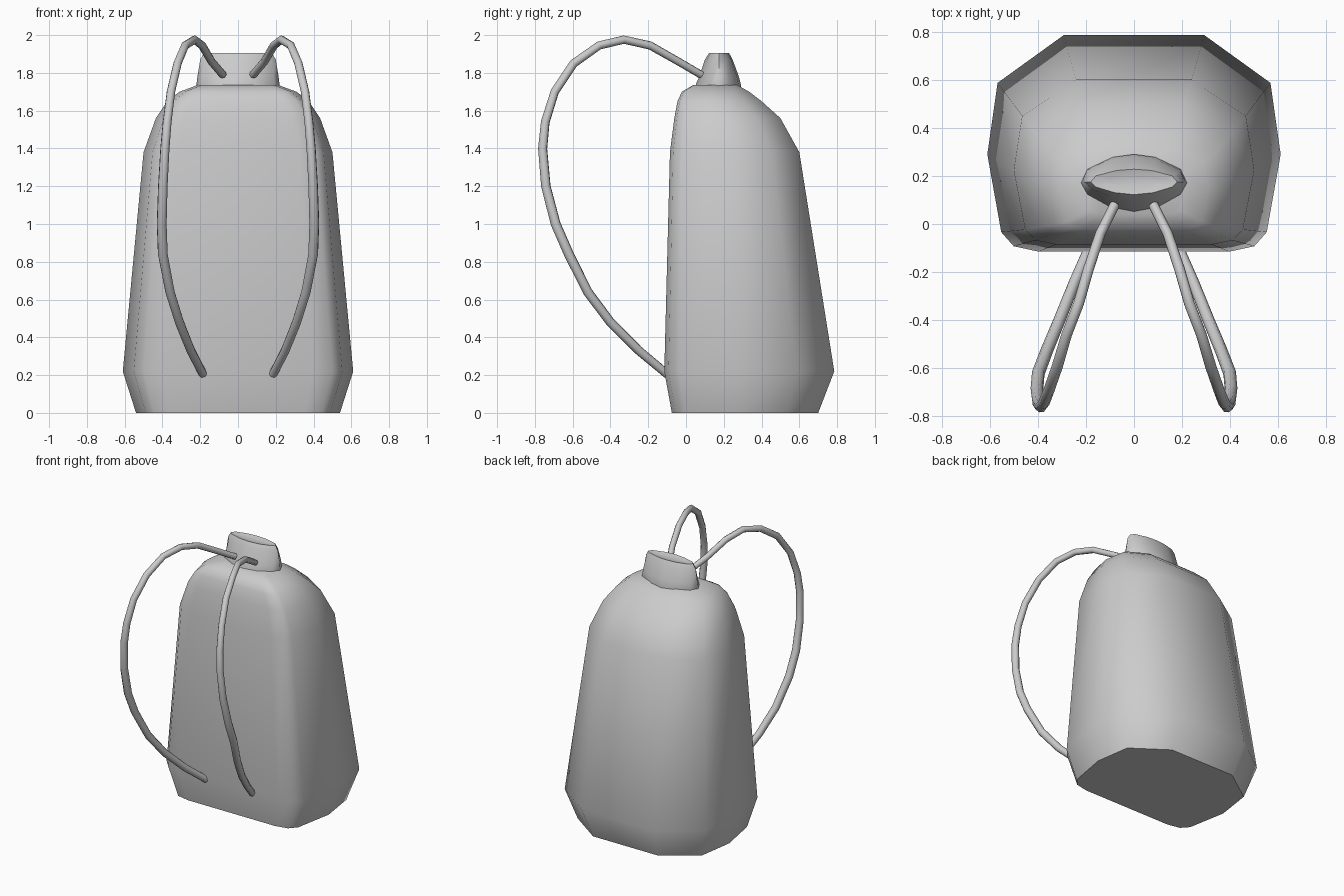
import bpy, bmesh, math

if "Cube" in bpy.data.objects:
    bpy.data.objects.remove(bpy.data.objects["Cube"])

# Half outlines: x as a share of the half width, y as a share of front-to-back depth
BAG = [(0.65, 0), (0.82, 0.025), (0.905, 0.09), (1, 0.45), (0.93, 0.78), (0.48, 1)]
LENS = [(0, 0), (0.45, 0.08), (0.88, 0.3), (1, 0.5), (0.88, 0.74), (0.4, 0.95), (0, 1)]


def finish(obj, angle):
    bpy.ops.object.select_all(action='DESELECT')
    obj.select_set(True)
    bpy.context.view_layer.objects.active = obj
    bpy.ops.object.shade_smooth_by_angle(angle=math.radians(angle))


def loft(name, half, levels, angle):
    """Skin a mirrored outline through levels of (z, half width, front y, back y)."""
    outline = half + [(-x, t) for x, t in reversed(half) if x > 0]
    bm = bmesh.new()
    rings = [[bm.verts.new((x * w, f + t * (b - f), z)) for x, t in outline]
             for z, w, f, b in levels]
    n = len(outline)
    for lo, hi in zip(rings, rings[1:]):
        for i in range(n):
            j = (i + 1) % n
            bm.faces.new((lo[i], lo[j], hi[j], hi[i]))
    bm.faces.new(rings[0][::-1])
    bm.faces.new(rings[-1])
    bmesh.ops.recalc_face_normals(bm, faces=bm.faces)
    mesh = bpy.data.meshes.new(name)
    bm.to_mesh(mesh)
    bm.free()
    obj = bpy.data.objects.new(name, mesh)
    bpy.context.collection.objects.link(obj)
    finish(obj, angle)


# Bag body, tapering up to rounded shoulders
loft("bag_body", BAG, [
    (0, 0.54, -0.075, 0.70), (0.22, 0.61, -0.115, 0.785), (1.38, 0.50, -0.085, 0.60),
    (1.56, 0.435, -0.062, 0.50), (1.65, 0.375, -0.045, 0.40),
    (1.70, 0.31, -0.022, 0.335), (1.737, 0.21, 0.04, 0.27)], 50)

# Gathered neck with a slightly dished top
loft("bag_neck", LENS, [
    (1.70, 0.215, 0.05, 0.29), (1.74, 0.22, 0.052, 0.29), (1.78, 0.215, 0.07, 0.28),
    (1.87, 0.20, 0.10, 0.247), (1.905, 0.18, 0.122, 0.228), (1.897, 0.11, 0.15, 0.20)], 60)

# Shoulder straps: centre line and thickness (x, y, z, radius)
PATH = [
    (0.08, 0.08, 1.79, 0.021), (0.14, -0.04, 1.86, 0.021), (0.19, -0.19, 1.945, 0.022),
    (0.23, -0.33, 1.976, 0.022), (0.28, -0.46, 1.945, 0.022), (0.32, -0.595, 1.85, 0.023),
    (0.355, -0.695, 1.70, 0.023), (0.375, -0.745, 1.54, 0.024), (0.387, -0.759, 1.40, 0.025),
    (0.398, -0.742, 1.20, 0.026), (0.404, -0.69, 1.0, 0.027), (0.398, -0.62, 0.84, 0.027),
    (0.36, -0.52, 0.64, 0.026), (0.31, -0.40, 0.48, 0.025), (0.25, -0.25, 0.33, 0.024),
    (0.185, -0.10, 0.205, 0.023)]
for side, sx in (("right", 1), ("left", -1)):
    curve = bpy.data.curves.new(side + "_strap", 'CURVE')
    curve.dimensions = '3D'
    curve.bevel_depth = 1.0
    curve.bevel_resolution = 2
    curve.use_fill_caps = True
    line = curve.splines.new('POLY')
    line.points.add(len(PATH) - 1)
    for p, (x, y, z, r) in zip(line.points, PATH):
        p.co = (sx * x, y, z, 1)
        p.radius = r
    strap = bpy.data.objects.new(side + "_strap", curve)
    bpy.context.collection.objects.link(strap)
    bpy.ops.object.select_all(action='DESELECT')
    strap.select_set(True)
    bpy.context.view_layer.objects.active = strap
    bpy.ops.object.convert(target='MESH')
    finish(bpy.context.view_layer.objects.active, 60)
